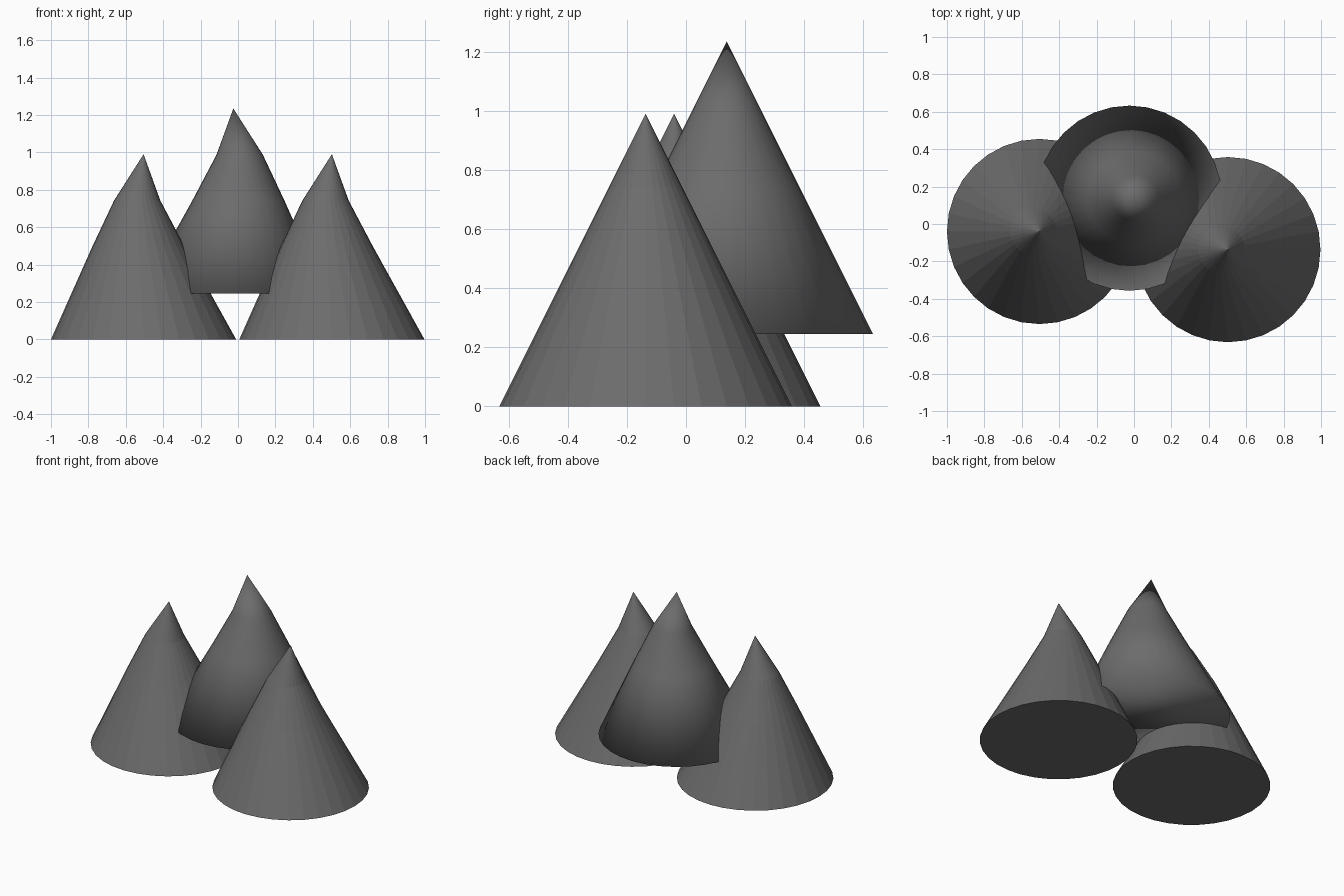
import bpy, bmesh, math

if "Cube" in bpy.data.objects:
    bpy.data.objects.remove(bpy.data.objects["Cube"])

SIDES = 32
RADIUS, HEIGHT = 0.495, 0.99
# (fraction of height, sideways lean of that ring)
RINGS = [(0, 0), (0.5, -0.027), (0.75, -0.034)]

# dark grey surface
grey = bpy.data.materials.new("dark_grey")
grey.diffuse_color = (0.15, 0.15, 0.15, 1)
grey.use_nodes = True
grey.node_tree.nodes["Principled BSDF"].inputs["Base Color"].default_value = grey.diffuse_color


def leaning_cone(name, location, turn=0.0, smooth=False):
    bm = bmesh.new()
    # stacked rings, slightly shifted to bow the cone sideways
    loops = []
    for t, lean in RINGS:
        r = RADIUS * (1 - t)
        loops.append([bm.verts.new((lean + r * math.cos(2 * math.pi * i / SIDES),
                                    r * math.sin(2 * math.pi * i / SIDES),
                                    HEIGHT * t)) for i in range(SIDES)])
    tip = bm.verts.new((0, 0, HEIGHT))
    # base cap, walls and tip
    bm.faces.new(loops[0][::-1])
    for i in range(SIDES):
        j = (i + 1) % SIDES
        for low, high in zip(loops, loops[1:]):
            bm.faces.new((low[i], low[j], high[j], high[i]))
        bm.faces.new((loops[-1][i], loops[-1][j], tip))
    for f in bm.faces:
        f.smooth = smooth
    mesh = bpy.data.meshes.new(name)
    bm.to_mesh(mesh)
    bm.free()
    mesh.materials.append(grey)
    ob = bpy.data.objects.new(name, mesh)
    ob.location = location
    ob.rotation_euler.z = turn
    bpy.context.collection.objects.link(ob)
    return ob


# two faceted cones on the ground, one smooth raised cone behind them
leaning_cone("left_cone", (-0.505, -0.04, 0))
leaning_cone("right_cone", (0.502, -0.137, 0))
leaning_cone("raised_middle_cone", (-0.025, 0.138, 0.245), math.pi, smooth=True)
